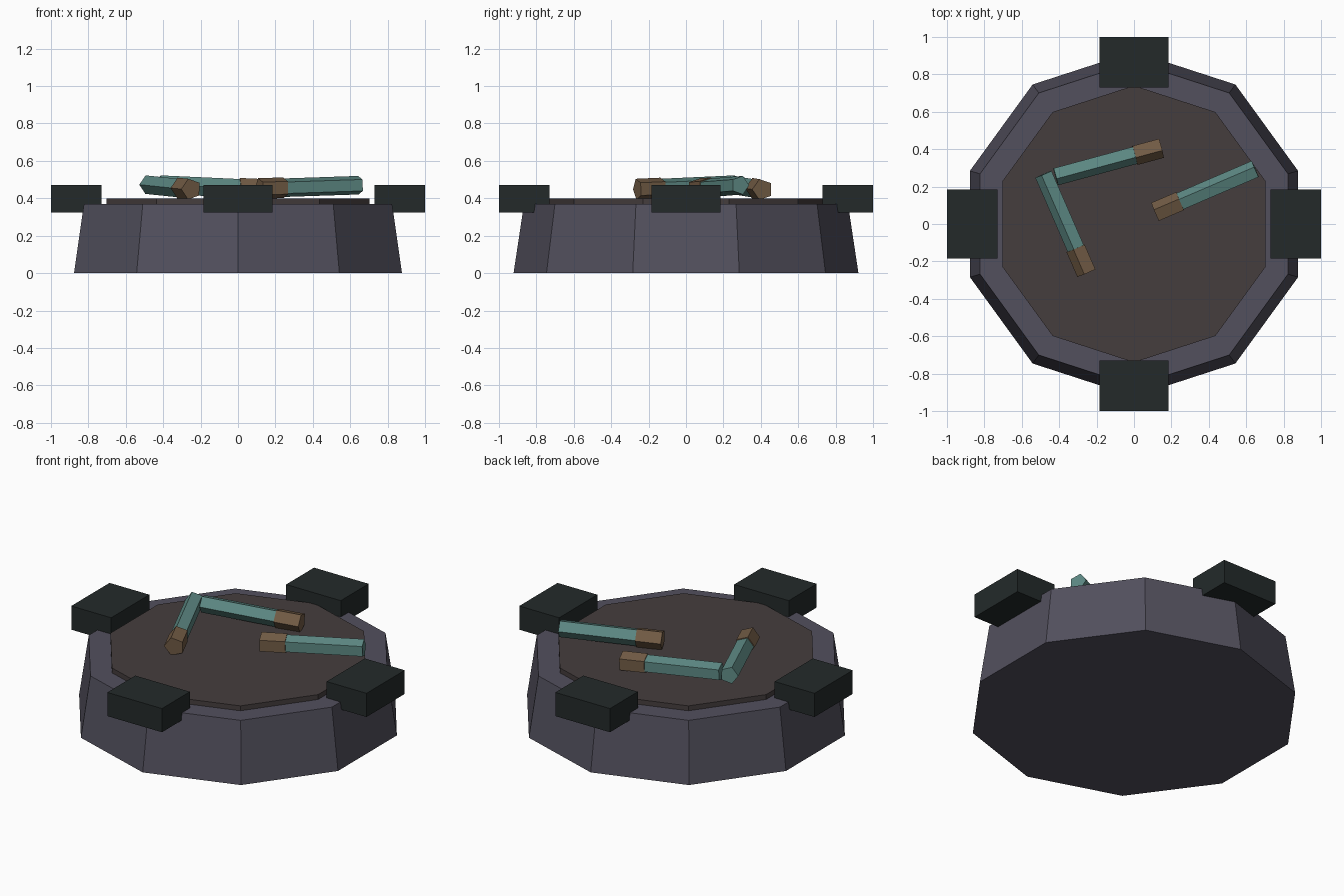
import bpy
from math import pi, radians, atan2, asin
from mathutils import Vector, Matrix

if "Cube" in bpy.data.objects:
    bpy.data.objects.remove(bpy.data.objects["Cube"])


def material(name, rgb):
    m = bpy.data.materials.new(name)
    m.diffuse_color = (*rgb, 1)
    m.use_nodes = True
    m.node_tree.nodes["Principled BSDF"].inputs["Base Color"].default_value = m.diffuse_color
    return m


stone = material("stone", (0.085, 0.08, 0.11))
ash = material("ash", (0.06, 0.048, 0.048))
iron = material("iron", (0.017, 0.023, 0.023))
teal = material("teal", (0.11, 0.25, 0.23))
wood = material("wood", (0.17, 0.107, 0.06))


def finish(name, mat):
    o = bpy.context.object
    o.name = name
    o.data.materials.append(mat)
    return o


def frustum(name, sides, r1, r2, z0, z1, mat):
    bpy.ops.mesh.primitive_cone_add(vertices=sides, radius1=r1, radius2=r2,
                                    depth=z1 - z0, location=(0, 0, (z0 + z1) / 2))
    return finish(name, mat)


def rod(name, start, end, radius, mat):
    # five-sided prism whose first corner points sideways
    a, b = Vector(start), Vector(end)
    d = b - a
    bpy.ops.mesh.primitive_cylinder_add(vertices=5, radius=radius, depth=d.length)
    o = finish(name, mat)
    yaw, pitch = atan2(d.y, d.x), asin(d.z / d.length)
    rot = Matrix.Rotation(yaw, 4, 'Z') @ Matrix.Rotation(pi / 2 - pitch, 4, 'Y')
    o.matrix_world = Matrix.Translation((a + b) / 2) @ rot


# Ten-sided basin and the bed inside its rim
frustum("basin", 10, 0.922, 0.866, 0, 0.37, stone)
frustum("bed", 10, 0.74, 0.74, 0.33, 0.40, ash)

# Four blocks straddling the rim
for i in range(4):
    turn = Matrix.Rotation(radians(90 * i), 4, 'Z')
    bpy.ops.mesh.primitive_cube_add(size=1)
    block = finish(f"rim_block_{i + 1}", iron)
    block.matrix_world = (turn @ Matrix.Translation((0.865, 0, 0.3975))
                          @ Matrix.Diagonal((0.27, 0.37, 0.145, 1)))

# Three sticks lying on the bed: (handle end, far end)
sticks = [((0.115, 0.06, 0.452), (0.65, 0.29, 0.470)),
          ((0.145, 0.41, 0.447), (-0.42, 0.257, 0.473)),
          ((-0.25, -0.26, 0.449), (-0.48, 0.268, 0.473))]
for i, (a, b) in enumerate(sticks, 1):
    a, b = Vector(a), Vector(b)
    joint = a.lerp(b, 0.25)
    rod(f"stick_handle_{i}", a, joint, 0.058, wood)
    rod(f"stick_shaft_{i}", joint, b, 0.052, teal)
